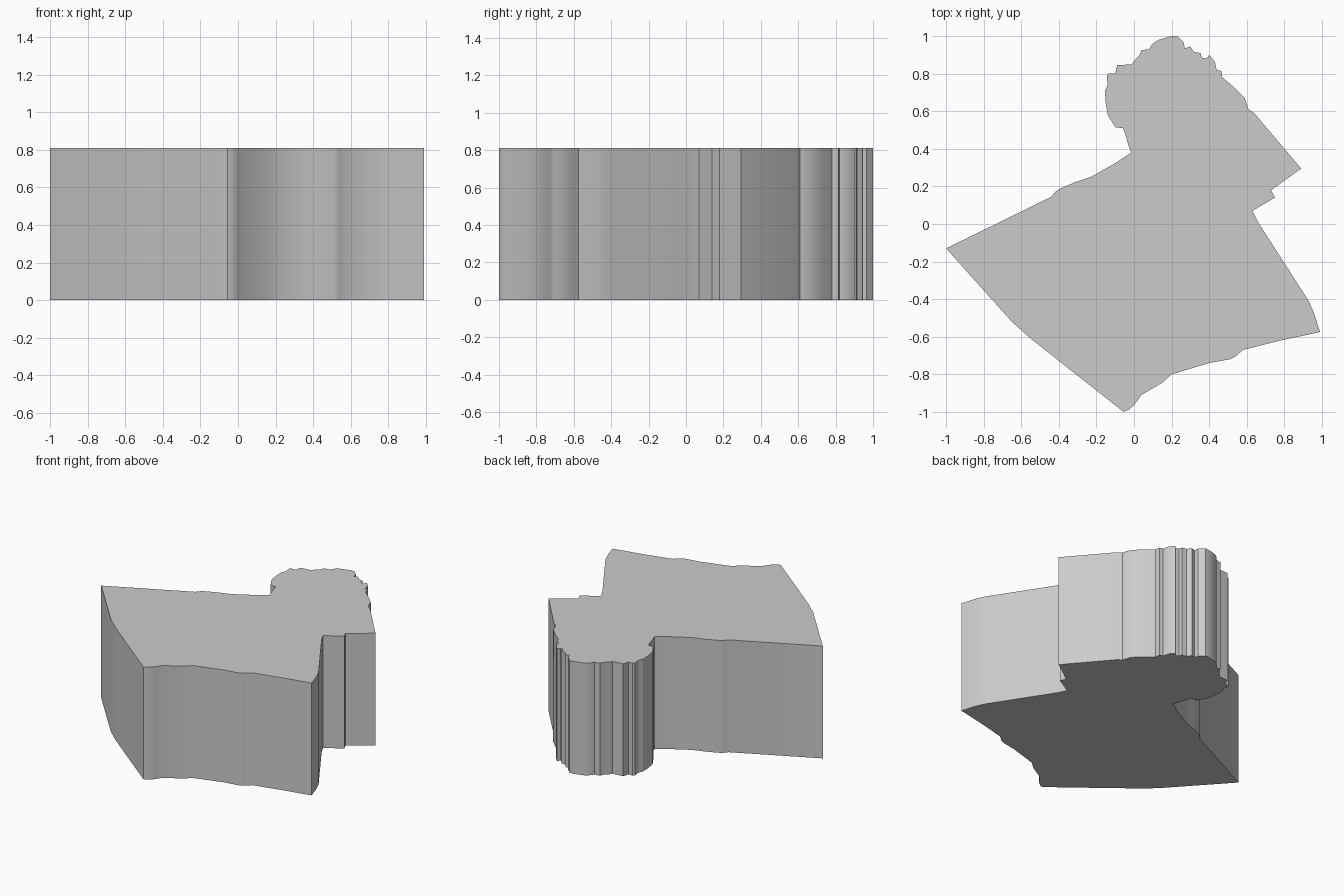
import bpy, bmesh

if "Cube" in bpy.data.objects:
    bpy.data.objects.remove(bpy.data.objects["Cube"])

HEIGHT = 0.81

# Outline seen from above, clockwise, split into its parts
left_edge = [(-1, -.13), (-.44, .145), (-.42, .17), (-.40, .185), (-.32, .22),
             (-.23, .25), (-.09, .33), (-.015, .38)]
bumpy_lobe = [(-.03, .42), (-.05, .49), (-.058, .51), (-.10, .515), (-.115, .54),
              (-.14, .58), (-.15, .64), (-.155, .71), (-.14, .74), (-.145, .79),
              (-.135, .80), (-.10, .80), (-.09, .845), (-.01, .85), (0, .87),
              (.03, .90), (.04, .925), (.08, .93), (.10, .96), (.13, .98),
              (.20, 1), (.23, 1), (.265, .965), (.27, .935), (.30, .945),
              (.32, .915), (.355, .91), (.36, .885), (.385, .88), (.40, .90),
              (.43, .865), (.44, .82), (.465, .815), (.47, .78), (.53, .73),
              (.59, .67), (.61, .61), (.64, .59)]
right_notch = [(.89, .295), (.73, .18), (.75, .14), (.63, .07), (.66, .01),
               (.93, -.41), (.96, -.48), (.99, -.575)]
front_edge = [(.78, -.62), (.58, -.67), (.54, -.705), (.51, -.72), (.40, -.74),
              (.20, -.80), (.15, -.845), (.04, -.91), (0, -.965), (-.03, -.99),
              (-.055, -1), (-.36, -.76), (-.46, -.68), (-.55, -.61), (-.65, -.52)]


def extrude_outline(name, outline, height):
    bm = bmesh.new()
    base = bm.faces.new([bm.verts.new((x, y, 0)) for x, y in outline])
    top = bmesh.ops.extrude_face_region(bm, geom=[base], use_keep_orig=True)
    moved = [g for g in top["geom"] if isinstance(g, bmesh.types.BMVert)]
    bmesh.ops.translate(bm, verts=moved, vec=(0, 0, height))
    bmesh.ops.recalc_face_normals(bm, faces=bm.faces)
    mesh = bpy.data.meshes.new(name)
    bm.to_mesh(mesh)
    bm.free()
    obj = bpy.data.objects.new(name, mesh)
    bpy.context.collection.objects.link(obj)
    return obj


# Single solid slab
slab = extrude_outline("outline_slab",
                       left_edge + bumpy_lobe + right_notch + front_edge, HEIGHT)
bpy.context.view_layer.objects.active = slab
slab.select_set(True)
bpy.ops.object.shade_smooth_by_angle(angle=0.5)
